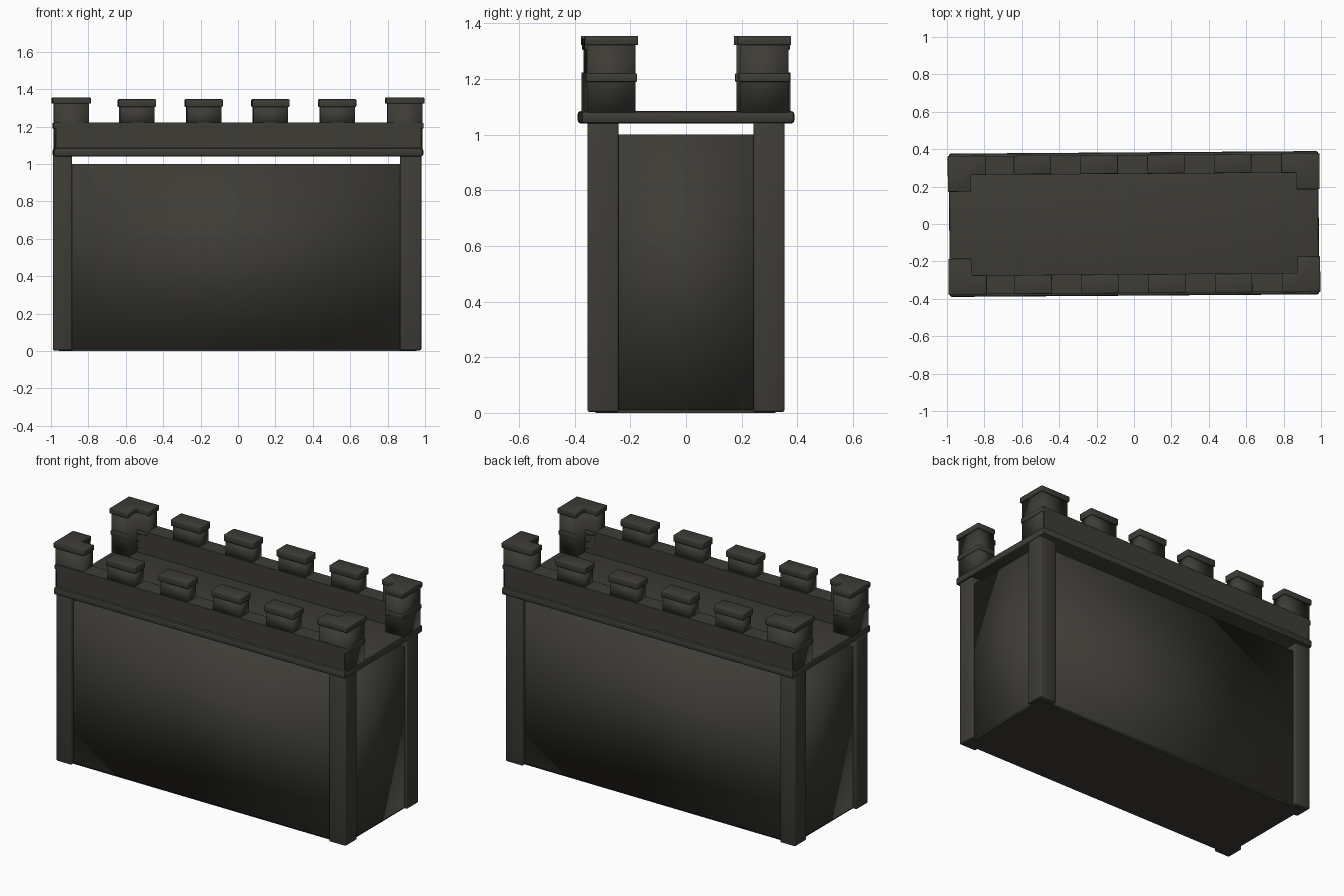
import bpy, bmesh, math
from mathutils import Matrix

cube = bpy.data.objects.get("Cube")
if cube:
    bpy.data.objects.remove(cube, do_unlink=True)

stone = bpy.data.materials.new("dark_stone")
stone.use_nodes = True
COLOR = (0.047, 0.045, 0.037, 1)
stone.diffuse_color = COLOR
bsdf = stone.node_tree.nodes["Principled BSDF"]
bsdf.inputs["Base Color"].default_value = COLOR
bsdf.inputs["Roughness"].default_value = 0.9

TWIST = Matrix.Rotation(math.radians(0.4), 4, 'Z')   # the crown sits slightly askew


def prism(name, outline, z0, z1, bevel=0.0, soft=True, crown=True):
    """Extrude a plan outline from z0 to z1, optionally rounding its edges."""
    bm = bmesh.new()
    base = bm.faces.new([bm.verts.new((x, y, z0)) for x, y in outline])
    top = bmesh.ops.extrude_face_region(bm, geom=[base])
    for v in top["geom"]:
        if isinstance(v, bmesh.types.BMVert):
            v.co.z = z1
    if bevel:
        bmesh.ops.bevel(bm, geom=bm.edges[:], offset=bevel, segments=2,
                        profile=0.5, affect='EDGES')
    bmesh.ops.recalc_face_normals(bm, faces=bm.faces)
    if crown:
        bm.transform(TWIST)
    mesh = bpy.data.meshes.new(name)
    bm.to_mesh(mesh)
    bm.free()
    mesh.materials.append(stone)
    mesh.shade_smooth()
    if not soft:
        mesh.set_sharp_from_angle(angle=math.radians(40))
    obj = bpy.data.objects.new(name, mesh)
    bpy.context.collection.objects.link(obj)


def rect(x0, x1, y0, y1):
    return [(x0, y0), (x1, y0), (x1, y1), (x0, y1)]


def corner_outline(sx, sy, grow=0.0):
    """L-shaped plan of a corner turret, wrapping the outer corner."""
    xo, yo = 0.985 + grow, 0.362 + grow
    xi, yi = 0.87, 0.268
    xe, ye = 0.798 - grow, 0.188 - grow
    pts = [(xo, yo), (xe, yo), (xe, yi), (xi, yi), (xi, ye), (xo, ye)]
    return [(sx * x, sy * y) for x, y in pts]


# Main block on a thin, slightly inset base, with corner pillars
prism("main_block", rect(-0.965, 0.962, -0.332, 0.328), 0.01, 1.0, crown=False)
prism("base_plate", rect(-0.958, 0.955, -0.325, 0.321), 0, 0.014,
      soft=False, crown=False)
for sx, side in ((-1, "right"), (1, "left")):
    for sy, end in ((-1, "front"), (1, "back")):
        outer, inner = (0.98, 0.866) if sx > 0 else (0.99, 0.887)
        prism(f"pillar_{end}_{side}",
              rect(sx * inner, sx * outer, sy * 0.243, sy * 0.354),
              0.004, 1.05, bevel=0.006, crown=False)

# Roof slab with a rounded rim
prism("roof_slab", rect(-0.988, 0.988, -0.383, 0.383), 1.04, 1.085,
      bevel=0.012, soft=False)

# Parapets along the two long sides, with four merlons each
for sy, end in ((-1, "front"), (1, "back")):
    prism(f"parapet_{end}", rect(-0.975, 0.975, sy * 0.268, sy * 0.369),
          1.08, 1.223, soft=False)
    for i in range(4):
        cx = -0.541 + i * 0.357
        prism(f"merlon_{end}_{i + 1}",
              rect(cx - 0.092, cx + 0.092, sy * 0.278, sy * 0.362), 1.2, 1.315)
        prism(f"merlon_cap_{end}_{i + 1}",
              rect(cx - 0.1, cx + 0.1, sy * 0.269, sy * 0.37), 1.305, 1.346,
              bevel=0.005)

# Corner turrets: shaft, band and cap
for sx, side in ((-1, "right"), (1, "left")):
    for sy, end in ((-1, "front"), (1, "back")):
        tag = f"{end}_{side}"
        prism(f"turret_shaft_{tag}", corner_outline(sx, sy), 1.08, 1.33)
        prism(f"turret_band_{tag}", corner_outline(sx, sy, 0.005),
              1.19, 1.22, bevel=0.004)
        prism(f"turret_cap_{tag}", corner_outline(sx, sy, 0.009),
              1.322, 1.355, bevel=0.004)
